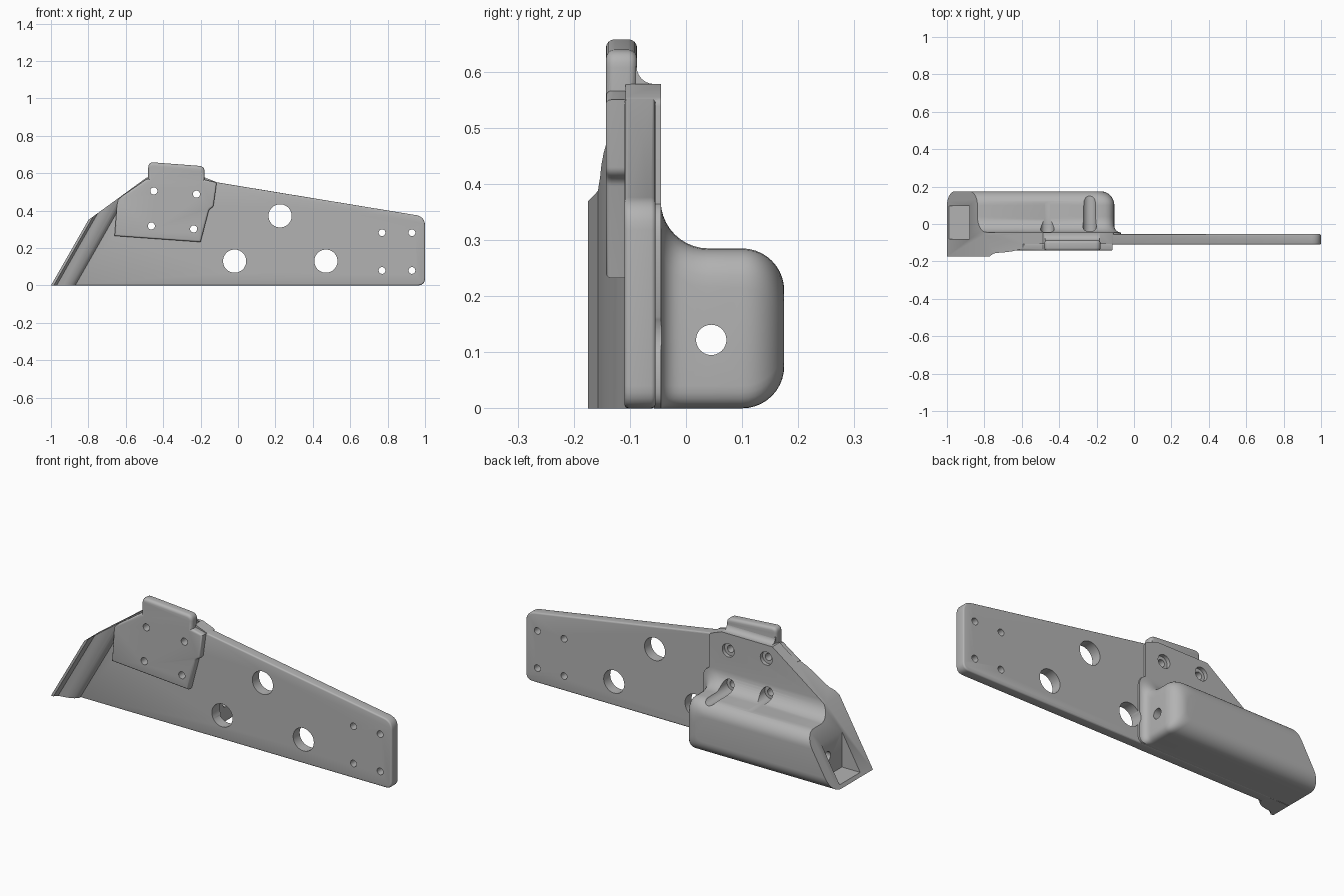
import bpy, bmesh, math
from mathutils import Vector, Matrix

cube = bpy.data.objects.get("Cube")
if cube:
    bpy.data.objects.remove(cube)

grey = bpy.data.materials.new("plain_grey")
grey.use_nodes = True
GREY = (0.45, 0.45, 0.45, 1)
grey.diffuse_color = GREY
grey.node_tree.nodes["Principled BSDF"].inputs["Base Color"].default_value = GREY


def make(name, bm):
    bmesh.ops.recalc_face_normals(bm, faces=bm.faces[:])
    mesh = bpy.data.meshes.new(name)
    bm.to_mesh(mesh)
    bm.free()
    mesh.materials.append(grey)
    ob = bpy.data.objects.new(name, mesh)
    bpy.context.collection.objects.link(ob)
    return ob


def rounded(points, steps=6):
    """Outline with corners softened by an optional third value."""
    out = []
    for i, p in enumerate(points):
        c = Vector(p[:2])
        r = p[2] if len(p) > 2 else 0
        if not r:
            out.append(c)
            continue
        a = c + (Vector(points[i - 1][:2]) - c).normalized() * r
        b = c + (Vector(points[(i + 1) % len(points)][:2]) - c).normalized() * r
        for k in range(steps + 1):
            t = k / steps
            out.append(a * (1 - t) ** 2 + c * 2 * t * (1 - t) + b * t * t)
    return out


def loft(name, rings):
    """Closed skin over matching rings of 3D points."""
    bm = bmesh.new()
    rows = [[bm.verts.new(p) for p in ring] for ring in rings]
    n = len(rows[0])
    for a, b in zip(rows, rows[1:]):
        for i in range(n):
            bm.faces.new((a[i], a[(i + 1) % n], b[(i + 1) % n], b[i]))
    bm.faces.new(rows[0])
    bm.faces.new(rows[-1])
    return make(name, bm)


def prism(name, points, y0, y1, edge=0.0, segments=3):
    """Front outline extruded in y, with softened front and back rims."""
    pts = rounded(points)
    ob = loft(name, [[(p.x, y, p.y) for p in pts] for y in (y0, y1)])
    if edge:
        bm = bmesh.new()
        bm.from_mesh(ob.data)
        rims = [e for e in bm.edges if abs(e.verts[0].co.y - e.verts[1].co.y) < 1e-6]
        bmesh.ops.bevel(bm, geom=rims, offset=edge, segments=segments,
                        profile=0.5, affect='EDGES', clamp_overlap=True)
        bm.to_mesh(ob.data)
        bm.free()
    return ob


def cylinder(name, radius, start, end):
    start, end = Vector(start), Vector(end)
    axis = end - start
    turn = axis.to_track_quat('Z', 'Y').to_matrix().to_4x4()
    bm = bmesh.new()
    bmesh.ops.create_cone(bm, cap_ends=True, segments=40, radius1=radius, radius2=radius,
                          depth=axis.length,
                          matrix=Matrix.Translation((start + end) / 2) @ turn)
    return make(name, bm)


def combine(target, other, operation):
    mod = target.modifiers.new("join", 'BOOLEAN')
    mod.operation, mod.solver, mod.object = operation, 'EXACT', other
    bpy.context.view_layer.objects.active = target
    bpy.ops.object.modifier_apply(modifier=mod.name)
    bpy.data.objects.remove(other)


# Long mounting plate
bracket = prism("mounting_bracket",
                [(-0.93, 0), (1, 0, 0.04), (1, 0.368, 0.05), (-0.13, 0.554),
                 (-0.5, 0.54), (-0.82, 0.32)], -0.11, -0.054, 0.008)

# Thicker wall behind the pad
wall = prism("back_wall",
             [(-1.1, 0.0015), (-0.108, 0.0015), (-0.108, 0.55, 0.012), (-0.18, 0.578),
              (-0.487, 0.578), (-0.8, 0.35), (-1.1, 0.35)], -0.108, -0.045)

# Hollow block, flowing out of the wall and rounded at the back
WALL, BACK, R = -0.045, 0.175, 0.075


def cove(y, radius):
    gap = max(radius - (y - WALL), 0)
    return radius - math.sqrt(max(radius ** 2 - gap ** 2, 0))


steps = 10
depths = [WALL - 0.012] + [WALL + 0.085 * (1 - math.cos(k / steps * math.pi / 2))
                           for k in range(steps + 1)]
depths += [BACK - R + R * math.sin(k / steps * math.pi / 2) for k in range(steps + 1)]
rings = []
for y in depths:
    d = max(y - (BACK - R), 0)
    inset = R - math.sqrt(max(R * R - d * d, 0))
    yy = max(y, WALL)
    right = -0.105 - inset + cove(yy, 0.035)
    top = 0.285 - inset + cove(yy, 0.085)
    outline = rounded([(-1.2, inset), (right, inset, 0.04), (right, top, 0.07), (-1.2, top)])
    rings.append([(p.x, y, p.y) for p in outline])
block = loft("socket_block", rings)

# Flared lip along the slanted end
curve = [(-1.02, -0.06), (-1.02, -0.175), (-0.985, -0.175), (-0.97, -0.157)]
for k in range(1, 9):
    a = k / 8 * math.pi / 2
    curve.append((-0.97 + 0.1 * math.sin(a), -0.109 - 0.045 * math.cos(a)))
curve.append((-0.87, -0.06))
lip = loft("flared_lip", [[(x + 0.571 * z, y, z) for x, y in curve] for z in (0, 0.5)])

# Raised front pad and the tab above it
pad = prism("front_pad",
            [(-0.66, 0.265), (-0.2, 0.232), (-0.155, 0.405, 0.01), (-0.132, 0.42, 0.01),
             (-0.114, 0.55), (-0.18, 0.566), (-0.487, 0.57), (-0.645, 0.46)],
            -0.143, -0.1, 0.01)
tab = prism("top_tab",
            [(-0.48, 0.5), (-0.178, 0.5), (-0.178, 0.637, 0.03), (-0.48, 0.66, 0.03)],
            -0.143, -0.087, 0.016, 4)

# Small cove between tab and wall
arc = [(-0.1, 0.56), (-0.1, 0.612)]
for k in range(7):
    a = k / 6 * math.pi / 2
    arc.append((-0.057 - 0.031 * math.cos(a), 0.609 - 0.031 * math.sin(a)))
arc.append((-0.057, 0.56))
tab_cove = loft("tab_cove", [[(x, y, z) for y, z in arc] for x in (-0.475, -0.185)])

for part in (wall, block, lip, pad, tab, tab_cove):
    combine(bracket, part, 'UNION')

# Slanted end trim
cutters = [prism("end_trim", [(-1.114, -0.2), (-0.8, 0.35), (-0.487, 0.578), (-0.487, 0.9),
                              (-1.6, 0.9), (-1.6, -0.2)], -0.5, 0.5)]

# Pocket in the slanted end, with a bore running to the far end
cutters.append(prism("pocket", [(-1.3, 0.018), (-0.88, 0.018), (-0.88, 0.4), (-1.3, 0.4)],
                     -0.08, 0.097))
cutters.append(cylinder("bore", 0.027, (-0.95, 0.045, 0.122), (0, 0.045, 0.122)))

# Large lightening holes and small plate holes
for x, z in ((0.225, 0.372), (-0.018, 0.13), (0.47, 0.13)):
    cutters.append(cylinder("large_hole", 0.062, (x, -0.4, z), (x, 0.02, z)))
for x in (0.77, 0.93):
    for z in (0.08, 0.282):
        cutters.append(cylinder("plate_hole", 0.018, (x, -0.4, z), (x, 0.4, z)))

# Pad holes with clearance bores from the back
for x, z in ((-0.45, 0.505), (-0.222, 0.488), (-0.463, 0.318), (-0.237, 0.302)):
    cutters.append(cylinder("pad_hole", 0.019, (x, -0.4, z), (x, 0.02, z)))
    cutters.append(cylinder("clearance_bore", 0.036, (x, -0.065, z), (x, 0.4, z)))

for cutter in cutters:
    combine(bracket, cutter, 'DIFFERENCE')

bpy.ops.object.select_all(action='DESELECT')
bracket.select_set(True)
bpy.context.view_layer.objects.active = bracket
bpy.ops.object.shade_smooth_by_angle(angle=math.radians(32))
